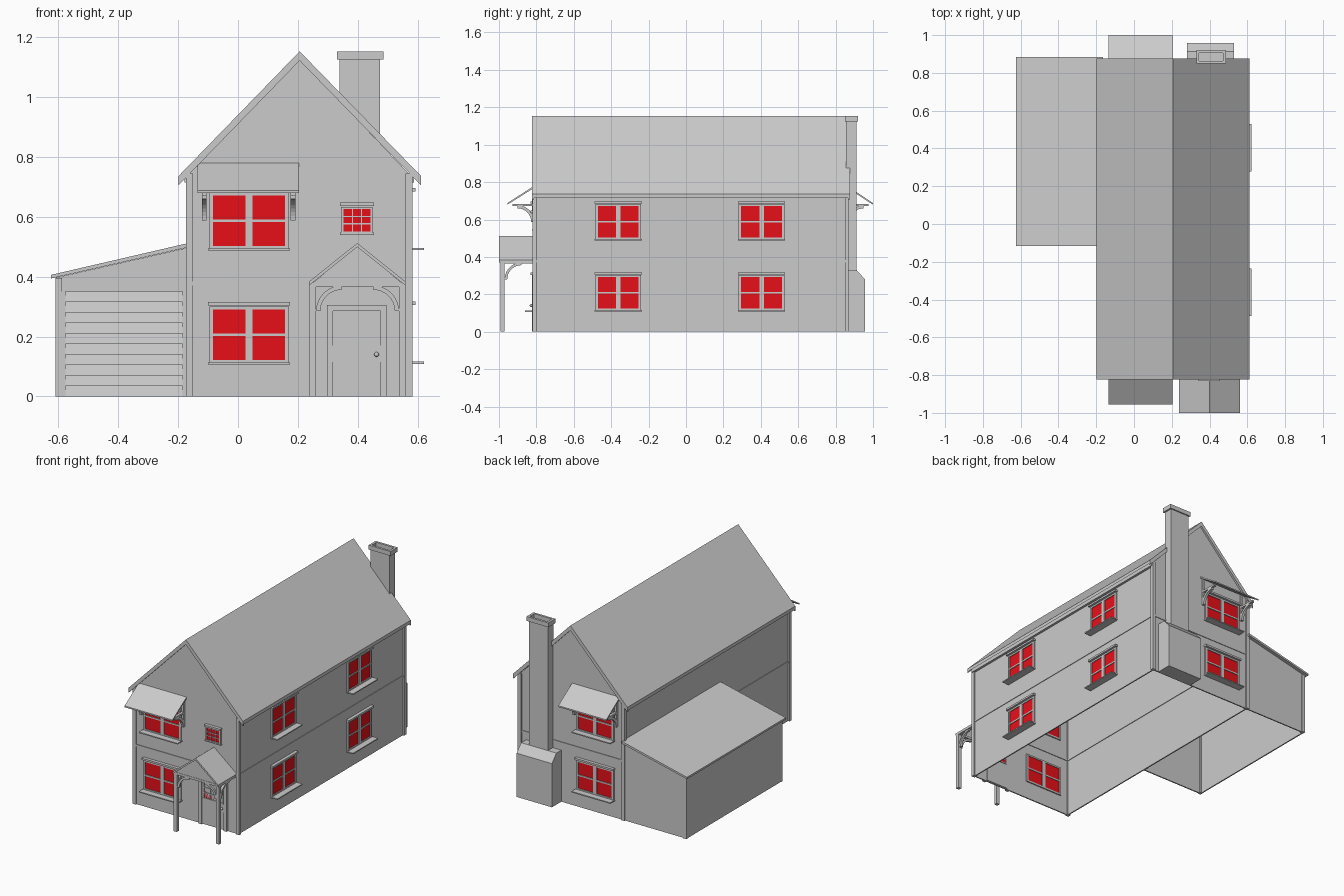
import bpy, bmesh, math
from mathutils import Matrix, Vector

if "Cube" in bpy.data.objects:
    bpy.data.objects.remove(bpy.data.objects["Cube"])

red = bpy.data.materials.new("red_glass")
red.diffuse_color = (0.8, 0.005, 0.01, 1)
red.use_nodes = True
red.node_tree.nodes["Principled BSDF"].inputs["Base Color"].default_value = red.diffuse_color


def finish(name, bm, mat=None):
    bmesh.ops.recalc_face_normals(bm, faces=bm.faces)
    me = bpy.data.meshes.new(name)
    bm.to_mesh(me)
    bm.free()
    ob = bpy.data.objects.new(name, me)
    bpy.context.collection.objects.link(ob)
    if mat:
        me.materials.append(mat)
    return ob


def boxes(name, items, mat=None):
    """One object from boxes given as (x0, x1, y0, y1, z0, z1)."""
    bm = bmesh.new()
    for x0, x1, y0, y1, z0, z1 in items:
        m = Matrix.Translation(((x0 + x1) / 2, (y0 + y1) / 2, (z0 + z1) / 2))
        m = m @ Matrix.Diagonal((abs(x1 - x0), abs(y1 - y0), abs(z1 - z0), 1))
        bmesh.ops.create_cube(bm, size=1, matrix=m)
    return finish(name, bm, mat)


def prism(name, pts, axis, a, b):
    """Extrude a profile: (x, z) points along y, or (y, z) points along x."""
    bm = bmesh.new()
    put = (lambda p, t: (p[0], t, p[1])) if axis == "y" else (lambda p, t: (t, p[0], p[1]))
    face = bm.faces.new([bm.verts.new(put(p, a)) for p in pts])
    ext = bmesh.ops.extrude_face_region(bm, geom=[face])["geom"]
    move = Vector((0, b - a, 0) if axis == "y" else (b - a, 0, 0))
    bmesh.ops.translate(bm, vec=move, verts=[v for v in ext if isinstance(v, bmesh.types.BMVert)])
    return finish(name, bm)


def chevron(x0, xm, x1, ze, zp, t):
    return [(x0, ze), (xm, zp), (x1, ze), (x1, ze - t), (xm, zp - t), (x0, ze - t)]


def brace(name, u, top, r, t, s, axis, a, b):
    """Quarter-ring brace rising from u towards direction s, under height top."""
    arc = [math.pi / 2 * i / 8 for i in range(9)]
    ring = [(u + s * (r - r * math.cos(q)), top - r + r * math.sin(q)) for q in arc]
    ring += [(u + s * (r - (r - t) * math.cos(q)), top - r + (r - t) * math.sin(q)) for q in reversed(arc)]
    return prism(name, ring, axis, a, b)


# House extents (wall outer planes)
XL, XR, YF, YB, XM = -0.163, 0.573, -0.812, 0.862, 0.206
T = 0.008


def on_wall(side, u0, u1, d0, d1, z0, z1):
    """Box in wall coordinates: u along the wall, d outward."""
    if side == "front":
        return (u0, u1, YF - d1, YF - d0, z0, z1)
    if side == "back":
        return (u0, u1, YB + d0, YB + d1, z0, z1)
    return (XR + d0, XR + d1, u0, u1, z0, z1)


def window(name, side, u0, u1, z0, z1, cols=2, rows=2, edge=0.013, mull=0.024, rail=0.009,
           trim=True, sill=0.048):
    i, o = -0.016, 0.009
    bars = [(u0, u0 + edge, z0, z1), (u1 - edge, u1, z0, z1),
            (u0, u1, z0, z0 + edge * 0.8), (u0, u1, z1 - edge * 0.8, z1)]
    for k in range(1, cols):
        c = u0 + edge + (u1 - u0 - 2 * edge) * k / cols
        bars.append((c - mull / 2, c + mull / 2, z0, z1))
    for k in range(1, rows):
        c = z0 + edge + (z1 - z0 - 2 * edge) * k / rows
        bars.append((u0, u1, c - rail / 2, c + rail / 2))
    items = [on_wall(side, a, b, i, o, c, d) for a, b, c, d in bars]
    if trim:
        items.append(on_wall(side, u0 - 0.004, u1 + 0.004, 0, 0.02, z1 + 0.003, z1 + 0.015))
        items.append(on_wall(side, u0 - 0.004, u1 + 0.004, 0, sill, z0 - 0.005, z0 + 0.002))
    boxes(name + "_frame", items)
    boxes(name + "_glass", [on_wall(side, u0 + 0.004, u1 - 0.004, -0.012, 0.004, z0 + 0.004, z1 - 0.004)], red)


# Main walls, open underneath
gable = [(XL, 0), (XL, 0.742), (XM, 1.126), (XR, 0.742), (XR, 0)]
prism("front_wall", gable, "y", YF, YF + T)
prism("back_wall", gable, "y", YB - T, YB)
boxes("side_walls", [(XL, XL + T, YF, YB, 0, 0.745), (XR - T, XR, YF, YB, 0, 0.745)])

# Corner boards and storey band
boxes("corner_boards", [(x, x + 0.023, y, y + 0.02, 0, 0.745)
                        for x in (-0.173, 0.56) for y in (-0.82, 0.85)])
boxes("storey_band", [(XL, XR, YF - 0.004, YF + 0.012, 0.371, 0.384),
                      (XL, XR, YB - 0.012, YB + 0.004, 0.371, 0.384),
                      (XL - 0.004, XL + 0.012, YF, YB, 0.371, 0.384),
                      (XR - 0.012, XR + 0.004, YF, YB, 0.371, 0.384)])

# Main roof with barge boards and eaves boards
prism("main_roof", chevron(-0.198, XM, 0.611, 0.737, 1.153, 0.022), "y", -0.818, 0.872)
for n, y in (("front", -0.823), ("back", 0.867)):
    prism(n + "_barge_board", chevron(-0.198, XM, 0.611, 0.737, 1.153, 0.031), "y", y, y + 0.009)
boxes("eaves_boards", [(-0.178, XL, YF, YB, 0.715, 0.745), (XR, 0.588, YF, YB, 0.715, 0.745)])

# Windows: front and back pairs, right side four, small front one
for side in ("front", "back"):
    window(side + "_lower_window", side, -0.096, 0.17, 0.111, 0.301)
    window(side + "_upper_window", side, -0.096, 0.17, 0.492, 0.682)
for y in (-0.362, 0.404):
    for n, z in (("lower", 0.114), ("upper", 0.494)):
        tag = "front" if y < 0 else "rear"
        window("side_%s_%s_window" % (tag, n), "right", y - 0.122, y + 0.122, z, z + 0.188)
window("small_window", "front", 0.345, 0.45, 0.545, 0.633, 3, 3, 0.008, 0.004, 0.004, sill=0.012)

# Awnings with curved brackets over the upper windows
for n, wall, s, tip in (("front", YF, -1, -0.955), ("back", YB, 1, 1.0)):
    prism(n + "_awning", [(wall, 0.78), (tip, 0.688), (tip, 0.679), (wall, 0.769)], "x", -0.135, 0.204)
    for x in (-0.121, 0.176):
        brace(n + "_awning_bracket", wall, 0.676, 0.088, 0.016, s, "x", x, x + 0.016)
        boxes(n + "_awning_support", [(x, x + 0.016, wall, wall + s * 0.012, 0.59, 0.765),
                                      (x, x + 0.016, wall, wall + s * 0.115, 0.672, 0.684)])

# Front door
boxes("door_frame", [(0.297, 0.318, -0.824, YF, 0, 0.305), (0.476, 0.497, -0.824, YF, 0, 0.305),
                     (0.297, 0.497, -0.824, YF, 0.285, 0.305)])
boxes("door", [(0.318, 0.476, -0.816, -0.80, 0.005, 0.285),
               (0.318, 0.476, -0.82, -0.80, 0.115, 0.17)])
window("door_window", "front", 0.328, 0.47, 0.168, 0.279, 3, 3, 0.007, 0.004, 0.004, trim=False)
bm = bmesh.new()
bmesh.ops.create_uvsphere(bm, u_segments=12, v_segments=8, radius=0.008,
                          matrix=Matrix.Translation((0.463, -0.828, 0.14)))
for f in bm.faces:
    f.smooth = True
finish("door_knob", bm)

# Porch
boxes("porch_posts", [(x, x + 0.022, -0.992, -0.97, 0, 0.375) for x in (0.239, 0.538)])
boxes("porch_beams", [(x, x + 0.022, -0.992, YF, 0.366, 0.381) for x in (0.239, 0.538)]
      + [(0.239, 0.56, -0.992, -0.97, 0.366, 0.381)])
prism("porch_roof", chevron(0.237, 0.3985, 0.56, 0.383, 0.512, 0.013), "y", -1.0, YF)
prism("porch_gable", [(0.245, 0.375), (0.3985, 0.502), (0.552, 0.375)], "y", -0.99, -0.978)
for x, s in ((0.261, 1), (0.538, -1)):
    brace("porch_front_brace", x, 0.37, 0.085, 0.014, s, "y", -0.988, -0.974)
    xa = x - s * 0.018
    brace("porch_side_brace", -0.97, 0.37, 0.09, 0.014, 1, "x", xa, xa + s * 0.014)

# Garage walls, open underneath
GX, GF = -0.608, -0.10
boxes("garage_side_wall", [(GX, GX + T, GF, YB, 0, 0.395)])
slope = [(GX, 0), (GX, 0.397), (XL, 0.498), (XL, 0)]
prism("garage_back_wall", slope, "y", YB - T, YB)
prism("garage_front_wall", [(GX, 0.35), (GX, 0.397), (XL, 0.498), (XL, 0.35)], "y", GF, GF + T)
prism("garage_roof", [(-0.625, 0.394), (-0.625, 0.406), (XL, 0.513), (XL, 0.499)], "y", -0.117, 0.883)
boxes("garage_posts", [(GX - 0.002, -0.588, GF - 0.006, GF + 0.014, 0, 0.395),
                       (GX - 0.002, -0.588, YB - 0.014, YB + 0.006, 0, 0.395),
                       (-0.588, -0.576, GF - 0.002, GF + T, 0, 0.35),
                       (-0.185, XL, GF - 0.002, GF + T, 0, 0.35)])

# Garage door of tilted slats
for k in range(10):
    z = 0.035 * k
    prism("garage_door_slat", [(GF - 0.002, z), (GF + 0.006, z + 0.035), (GF + 0.012, z + 0.035),
                               (GF + 0.006, z)], "x", -0.577, -0.184)

# Chimney: sloped base, shaft and open cap
prism("chimney_base", [(YB, 0), (0.957, 0), (0.957, 0.28), (0.912, 0.33), (YB, 0.33)], "x", 0.28, 0.53)
boxes("chimney_shaft", [(0.34, 0.475, 0.856, 0.912, 0.32, 1.125)])
cx0, cx1, cy0, cy1, w = 0.331, 0.486, 0.849, 0.92, 0.014
boxes("chimney_cap", [(cx0, cx1, cy0, cy0 + w, 1.125, 1.153), (cx0, cx1, cy1 - w, cy1, 1.125, 1.153),
                      (cx0, cx0 + w, cy0, cy1, 1.125, 1.153), (cx1 - w, cx1, cy0, cy1, 1.125, 1.153)])
